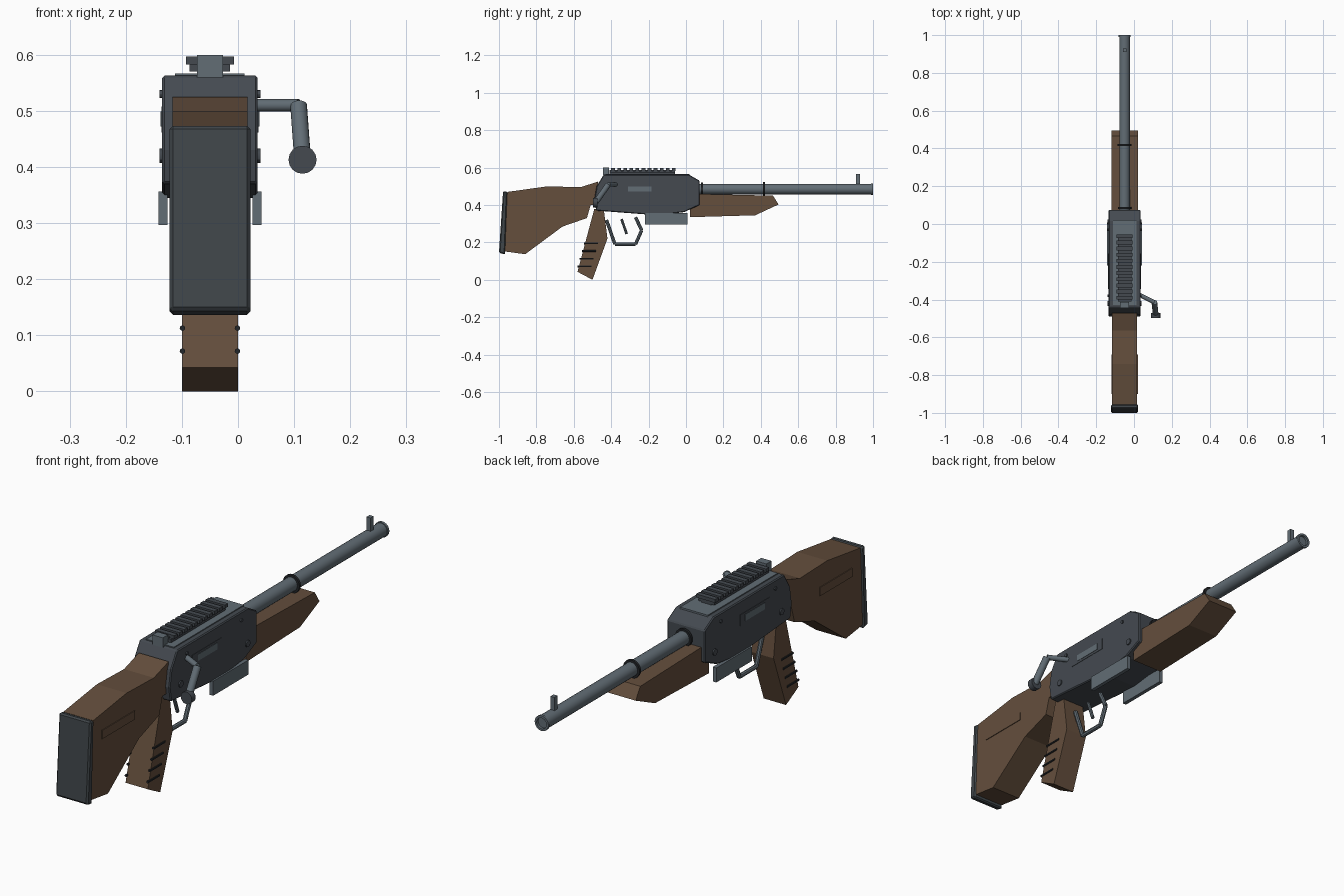
import bpy, bmesh
from mathutils import Vector

CX = -0.05  # centre line of the body

cube = bpy.data.objects.get("Cube")
if cube:
    bpy.data.objects.remove(cube, do_unlink=True)


def material(name, rgb):
    m = bpy.data.materials.new(name)
    m.use_nodes = True
    m.diffuse_color = (*rgb, 1)
    bsdf = m.node_tree.nodes["Principled BSDF"]
    bsdf.inputs["Base Color"].default_value = (*rgb, 1)
    bsdf.inputs["Roughness"].default_value = 0.6
    return m


WOOD = material("brown wood", (0.128, 0.077, 0.046))
STEEL = material("light steel", (0.122, 0.153, 0.178))
DARK = material("dark gunmetal", (0.058, 0.068, 0.081))
RUBBER = material("slate rubber", (0.051, 0.061, 0.068))
BLACK = material("black trim", (0.017, 0.019, 0.022))


def finish(name, bm, mat, bevel=0.0, smooth=False):
    bmesh.ops.recalc_face_normals(bm, faces=bm.faces)
    mesh = bpy.data.meshes.new(name)
    bm.to_mesh(mesh)
    bm.free()
    ob = bpy.data.objects.new(name, mesh)
    bpy.context.collection.objects.link(ob)
    mesh.materials.append(mat)
    if bevel:
        mod = ob.modifiers.new("edge bevel", "BEVEL")
        mod.width, mod.segments = bevel, 1
    if smooth:
        bpy.ops.object.select_all(action="DESELECT")
        ob.select_set(True)
        bpy.context.view_layer.objects.active = ob
        bpy.ops.object.shade_smooth_by_angle()
    return ob


def prism(name, outline, half, mat, bevel=0.0):
    """Side outline of (y, z) points, extruded across the body."""
    bm = bmesh.new()
    face = bm.faces.new([bm.verts.new((CX - half, y, z)) for y, z in outline])
    out = bmesh.ops.extrude_face_region(bm, geom=[face])
    moved = [v for v in out["geom"] if isinstance(v, bmesh.types.BMVert)]
    bmesh.ops.translate(bm, verts=moved, vec=(2 * half, 0, 0))
    return finish(name, bm, mat, bevel)


def box(name, x, y, z, mat, bevel=0.0):
    """Box from (min, max) ranges, x measured from the centre line."""
    bm = bmesh.new()
    bmesh.ops.create_cube(bm, size=1)
    for v in bm.verts:
        for i, (lo, hi) in enumerate((x, y, z)):
            v.co[i] = lo if v.co[i] < 0 else hi
        v.co.x += CX
    return finish(name, bm, mat, bevel)


def rod(name, a, b, r, mat, sides=16, bore=0.0):
    a, b = Vector(a), Vector(b)
    d = b - a
    bm = bmesh.new()
    bmesh.ops.create_cone(bm, cap_ends=True, segments=sides, radius1=r, radius2=r, depth=d.length)
    if bore:
        end = max(bm.faces, key=lambda f: f.calc_center_median().z)
        bmesh.ops.inset_region(bm, faces=[end], thickness=r - bore)
        inner = bmesh.ops.extrude_face_region(bm, geom=[end])
        verts = [v for v in inner["geom"] if isinstance(v, bmesh.types.BMVert)]
        bmesh.ops.translate(bm, verts=verts, vec=(0, 0, -0.02))
        if end.is_valid:
            bm.faces.remove(end)
    bm.transform(d.to_track_quat("Z", "Y").to_matrix().to_4x4())
    bmesh.ops.translate(bm, verts=bm.verts, vec=(a + b) / 2)
    return finish(name, bm, mat, smooth=sides > 8)


# Wooden stock with butt pad and side panels
prism("stock", [(-0.955, 0.47), (-0.74, 0.5), (-0.565, 0.495), (-0.47, 0.525), (-0.47, 0.4),
                (-0.51, 0.4), (-0.53, 0.33), (-0.66, 0.285), (-0.86, 0.137), (-0.97, 0.152)], 0.067, WOOD)
prism("butt_pad", [(-0.978, 0.474), (-0.955, 0.472), (-0.967, 0.135), (-1, 0.145)],
      0.072, RUBBER, 0.006)
box("stock_panel", (-0.07, 0.07), (-0.9, -0.69), (0.375, 0.41), WOOD)

# Pistol grip with ribs
prism("grip", [(-0.49, 0.38), (-0.44, 0.38), (-0.42, 0.22), (-0.5, 0.0), (-0.58, 0.043)], 0.05, WOOD)
for i in range(4):
    y, z = -0.545 - 0.012 * i, 0.195 - 0.041 * i
    for side in (-1, 1):
        x = CX + side * 0.049
        rod("grip_rib", (x, y, z), (x, y + 0.075, z), 0.005, BLACK, 8)

# Receiver
prism("receiver", [(-0.44, 0.563), (0.015, 0.563), (0.073, 0.53), (0.073, 0.4), (-0.01, 0.362),
                   (-0.15, 0.345), (-0.48, 0.37), (-0.49, 0.43), (-0.478, 0.5)], 0.085, DARK, 0.004)
box("top_plate", (-0.062, 0.062), (-0.43, 0.02), (0.555, 0.567), STEEL)
box("port_frame", (-0.0865, 0.0865), (-0.345, -0.155), (0.462, 0.508), DARK)
box("port", (-0.088, 0.088), (-0.31, -0.185), (0.472, 0.499), STEEL)
for y, z, r in ((-0.38, 0.53, 0.007), (-0.03, 0.53, 0.007), (-0.42, 0.42, 0.013), (0.01, 0.42, 0.013)):
    rod("side_pin", (CX - 0.09, y, z), (CX + 0.09, y, z), r, DARK, 12)
for side in (-1, 1):
    box("lower_plate", (side * 0.084 - 0.008, side * 0.084 + 0.008), (-0.22, 0.008), (0.297, 0.356), STEEL)

# Sight rail
box("rail_base", (-0.036, 0.036), (-0.41, -0.06), (0.57, 0.583), DARK)
box("rail_core", (-0.022, 0.022), (-0.41, -0.06), (0.56, 0.588), DARK)
for i in range(11):
    y = -0.4 + 0.0325 * i
    box("rail_tooth", (-0.043, 0.043), (y, y + 0.02), (0.583, 0.597), DARK)
box("rear_sight", (-0.023, 0.023), (-0.445, -0.412), (0.56, 0.6), STEEL)

# Fore-end
prism("fore_end", [(0.022, 0.46), (0.465, 0.45), (0.495, 0.403), (0.37, 0.345), (0.022, 0.335)], 0.07, WOOD)

# Barrel, bands and front sight
AXIS = 0.485
rod("barrel", (CX, 0.05, AXIS), (CX, 1, AXIS), 0.028, STEEL, 20, 0.022)
for y, r in ((0.085, 0.036), (0.418, 0.037)):
    rod("barrel_band", (CX, y - 0.005, AXIS), (CX, y + 0.005, AXIS), r, BLACK, 20)
rod("muzzle_ring", (CX, 0.99, AXIS), (CX, 1, AXIS), 0.031, STEEL, 20, 0.022)
box("front_sight", (-0.009, 0.009), (0.91, 0.93), (0.505, 0.566), STEEL)

# Trigger and guard
guard = [(-0.425, 0.32), (-0.38, 0.19), (-0.27, 0.19), (-0.237, 0.265), (-0.27, 0.335)]
for a, b in zip(guard, guard[1:]):
    rod("trigger_guard", (CX, *a), (CX, *b), 0.009, STEEL, 8)
rod("trigger", (CX, -0.345, 0.325), (CX, -0.317, 0.245), 0.007, STEEL, 8)

# Bolt handle
elbow, tip = (0.108, -0.415, 0.51), (0.115, -0.482, 0.415)
rod("bolt_arm", (0.02, -0.37, 0.51), elbow, 0.011, STEEL)
rod("bolt_lever", elbow, tip, 0.015, STEEL)
rod("bolt_knob", (0.115, -0.472, 0.413), (0.115, -0.497, 0.413), 0.025, DARK)
